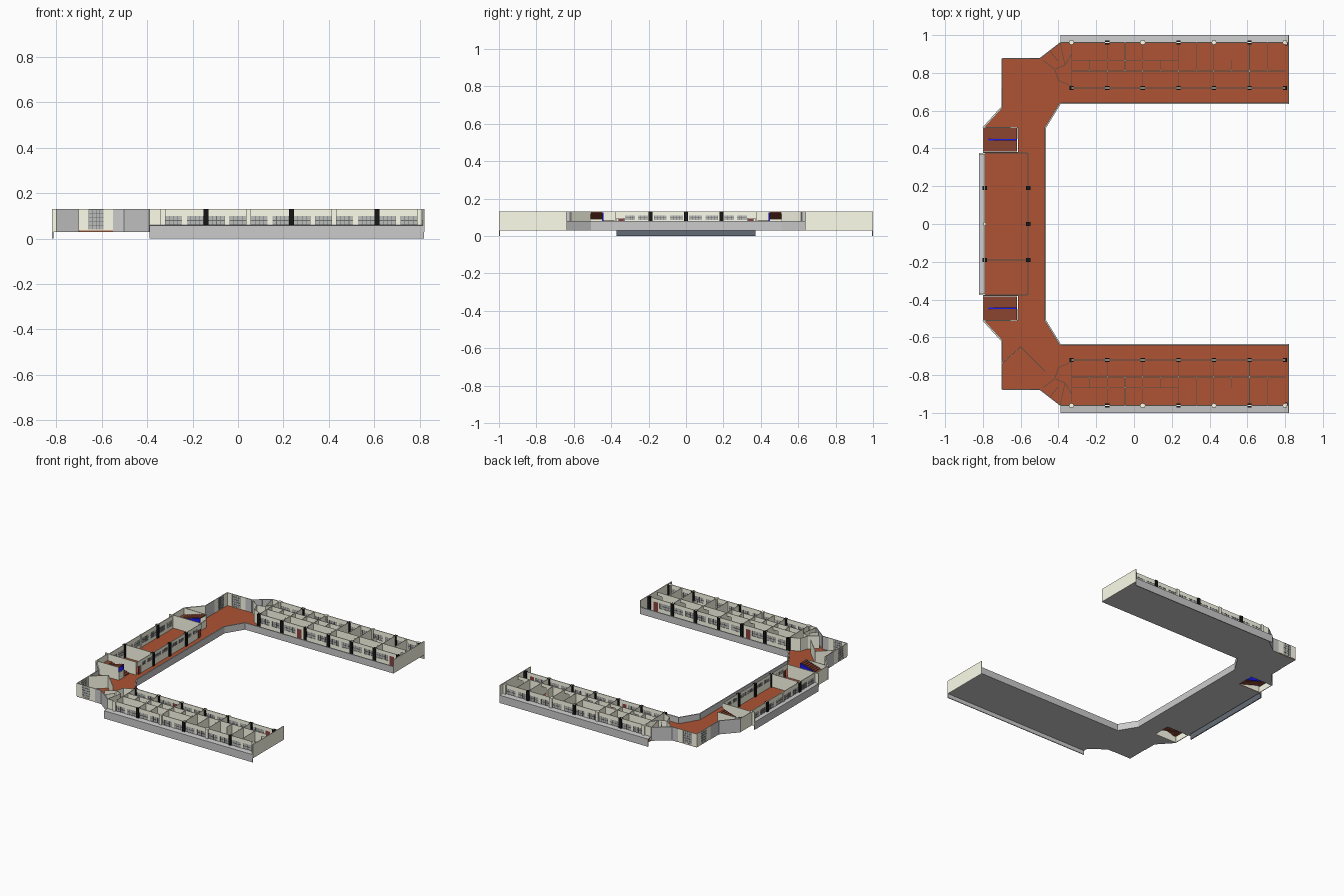
import bpy, bmesh, math
from mathutils import Matrix, Vector

if "Cube" in bpy.data.objects:
    bpy.data.objects.remove(bpy.data.objects["Cube"])

COL = {"cream": (1.0, 1.0, 0.84, 1), "brick": (0.42, 0.088, 0.033, 1), "black": (0.008, 0.008, 0.008, 1),
       "blue": (0.01, 0.01, 0.9, 1), "door": (0.26, 0.05, 0.05, 1), "glass": (0.50, 0.52, 0.50, 1),
       "brown": (0.26, 0.06, 0.03, 1), "bar": (0.16, 0.16, 0.16, 1), "pale": (0.78, 0.78, 0.80, 1),
       "slate": (0.13, 0.15, 0.18, 1)}
parts = {}
F, T = 0.035, 0.13          # floor level, wall top


def mesh_of(name, color):
    return parts.setdefault(name, (bmesh.new(), color))[0]


def seg(name, color, p, q, z0, z1, t=0.005):
    """Upright slab of thickness t from plan point p to q."""
    p, q = Vector(p), Vector(q)
    d = q - p
    m = (Matrix.Translation((*((p + q) / 2), (z0 + z1) / 2))
         @ Matrix.Rotation(math.atan2(d.y, d.x), 4, 'Z')
         @ Matrix.Diagonal((d.length, t, z1 - z0, 1)))
    bmesh.ops.create_cube(mesh_of(name, color), size=1, matrix=m)


def prism(name, color, pts, vec):
    """Polygon of 3D points swept along vec."""
    bm = mesh_of(name, color)
    f = bm.faces.new([bm.verts.new(p) for p in pts])
    r = bmesh.ops.extrude_face_region(bm, geom=[f], use_keep_orig=True)
    bmesh.ops.translate(bm, vec=vec, verts=[v for v in r["geom"] if isinstance(v, bmesh.types.BMVert)])


def column(name, color, x, y, w=0.022):
    seg(name, color, (x - w / 2, y), (x + w / 2, y), F - 0.003, T, w)


def window_wall(p, q, n, sill, head, margin=0.11, cols=4, rows=2, name="window_wall"):
    """Wall with n equal barred windows."""
    p, q = Vector(p), Vector(q)

    def at(u):
        return p.lerp(q, u)
    seg(name, "cream", p, q, F, sill)
    if head < T:
        seg(name, "cream", p, q, head, T)
    for i in range(n):
        a, b = (i + margin) / n, (i + 1 - margin) / n
        seg(name, "cream", at(i / n), at(a), sill, head)
        seg(name, "cream", at(b), at((i + 1) / n), sill, head)
        seg("window_panes", "glass", at(a), at(b), sill, head, 0.001)
        e = 0.0012 / (q - p).length
        for c in range(cols + 1):
            u = a + (b - a) * c / cols
            seg("window_bars", "bar", at(u - e), at(u + e), sill, head, 0.004)
        for r in range(rows + 1):
            z = sill + (head - sill) * r / rows
            seg("window_bars", "bar", at(a), at(b), z - 0.0012, z + 0.0012, 0.004)


# Floor slab with the stair notches, and its brick coloured finish
half = [(0.82, 0.995), (-0.39, 0.995), (-0.39, 0.96), (-0.50, 0.875), (-0.70, 0.875), (-0.70, 0.62),
        (-0.80, 0.51), (-0.615, 0.51), (-0.615, 0.38), (-0.80, 0.38)]
inner = [(0.82, 0.64), (-0.39, 0.64), (-0.47, 0.51)]
flip = lambda pts: [(x, -y) for x, y in reversed(pts)]
outline = half + flip(half) + [(x, -y) for x, y in inner] + inner[::-1]
prism("floor_slab", None, [(x, y, 0.03) for x, y in outline], (0, 0, 0.002))
prism("floor_finish", "brick", [(x, y, 0.032) for x, y in outline], (0, 0, F - 0.032))

# Parapet along the courtyard edge
edge = inner + flip(inner)
for a, b in zip(edge, edge[1:]):
    seg("courtyard_parapet", None, a, b, 0.03, 0.08, 0.008)

X0, BAY = -0.33, 0.1883
for s in (1, -1):
    P = lambda x, y: (x, y * s)

    # Outer fascia with sloping ledge, closed wing end
    prism("wing_fascia", None, [(-0.39, s * y, z) for y, z in
          ((1.0, 0), (1.0, 0.057), (0.962, 0.06), (0.962, 0.055), (0.994, 0.051), (0.994, 0))], (1.21, 0, 0))
    seg("wing_end_wall", "cream", P(0.818, 0.638), P(0.818, 1.0), 0.03, T)
    seg("window_wall", "cream", P(-0.39, 0.96), P(X0, 0.96), F, T)

    # Bays: window walls, columns, doors, room partitions
    for i in range(7):
        x = X0 + BAY * i
        column("black_columns" if i % 2 else "cream_columns", "black" if i % 2 else "cream", x, s * 0.96)
        column("black_columns", "black", x, s * 0.72)
        if i == 6:
            column("black_columns", "black", 0.806, s * 0.952, 0.012)
            continue
        x2 = x + BAY
        window_wall(P(x, 0.96), P(x2, 0.96), 2, 0.06, 0.10)
        if i in (1, 5):
            # Bay with a door
            window_wall(P(x, 0.72), P(x + 0.12, 0.72), 1, 0.065, 0.105)
            seg("doors", "door", P(x + 0.12, 0.72), P(x + 0.155, 0.72), F, 0.105, 0.004)
            seg("window_wall", "cream", P(x + 0.12, 0.72), P(x + 0.155, 0.72), 0.105, T)
            seg("window_wall", "cream", P(x + 0.155, 0.72), P(x2, 0.72), F, T)
        else:
            window_wall(P(x, 0.72), P(x2, 0.72), 2, 0.065, 0.105)
        # Cross walls and spine wall
        seg("room_partitions", "cream", P(x, 0.72), P(x, 0.96), F, T, 0.003)
        xm = x + BAY / 2
        seg("room_partitions", "cream", P(xm, 0.81), P(xm, 0.96) if i % 2 else P(xm, 0.868), F, T, 0.003)
        seg("room_partitions", "cream", P(x, 0.81), P(x2 - 0.04, 0.81), F, T, 0.003)
        seg("room_partitions", "cream", P(x2 - 0.04, 0.81), P(x2, 0.81), 0.105, T, 0.003)
        if i < 3:
            seg("room_partitions", "cream", P(x, 0.868), P(x2, 0.868), F, T, 0.003)

    # Corner block: plain pale walls and tall windows
    for a, b in (((-0.39, 0.96), (-0.50, 0.875)), ((-0.50, 0.875), (-0.55, 0.875)),
                 ((-0.70, 0.72), (-0.70, 0.62))):
        seg("corner_walls", "pale", P(*a), P(*b), 0.03, T)
    seg("stair_side_walls", None, P(-0.70, 0.62), P(-0.80, 0.51), 0.03, T)
    seg("stair_side_lining", "cream", P(-0.697, 0.617), P(-0.797, 0.507), F, T, 0.004)
    window_wall(P(-0.55, 0.875), P(-0.70, 0.875), 1, 0.04, 0.128, 0.28, 4, 5, "corner_window_wall")
    window_wall(P(-0.70, 0.875), P(-0.70, 0.72), 1, 0.04, 0.128, 0.28, 4, 5, "corner_window_wall")

    # Angled washroom partitions
    for path in ([(-0.33, 0.73), (-0.40, 0.76), (-0.42, 0.82), (-0.48, 0.865)],
                 [(-0.42, 0.82), (-0.365, 0.84), (-0.33, 0.90)],
                 [(-0.365, 0.84), (-0.39, 0.955)], [(-0.40, 0.86), (-0.44, 0.91)]):
        for a, b in zip(path, path[1:]):
            seg("washroom_partitions", "cream", P(*a), P(*b), F, T, 0.003)

    # Stairwell walls
    seg("stair_walls", "cream", P(-0.798, 0.51), P(-0.798, 0.375), 0.03, T)
    seg("stair_walls", "cream", P(-0.80, 0.51), P(-0.615, 0.51), 0.03, T)
    seg("stair_walls", "cream", P(-0.615, 0.45), P(-0.615, 0.51), 0.03, 0.09)

    # Two flights with a half landing, and a blue panel between them
    N, xa, xb = 9, -0.62, -0.77
    for y0, za, zb, xs, xe in ((0.383, F, 0.083, xa, xb), (0.45, 0.083, 0.128, xb, xa)):
        dx, dz = (xe - xs) / N, (zb - za) / N
        pts = []
        for k in range(N):
            pts += [(xs + dx * k, za + dz * k), (xs + dx * k, za + dz * (k + 1))]
        pts += [(xe, zb), (xe, zb - 0.008), (xs, za - 0.004)]
        prism("stair_flights", "brown", [(x, s * y0, z) for x, z in pts], (0, s * 0.059, 0))
    prism("stair_panels", "blue", [(xb, s * 0.442, 0.078), (xa, s * 0.442, 0.126), (xa, s * 0.442, F)],
          (0, s * 0.008, 0))
    seg("stair_landings", "brown", P(-0.783, 0.383), P(-0.783, 0.507), 0.075, 0.083, 0.027)
    parts["stair_landings"][0].verts.ensure_lookup_table()

    # West room: end walls, columns, doors, windows, fascia end posts
    seg("hall_walls", "cream", P(-0.80, 0.375), P(-0.565, 0.375), F, T)
    seg("fascia_posts", "cream", P(-0.82, 0.372), P(-0.79, 0.372), 0.03, T, 0.008)
    column("black_columns", "black", -0.79, s * 0.19)
    column("black_columns", "black", -0.56, s * 0.19)
    window_wall(P(-0.56, 0.01), P(-0.56, 0.18), 2, 0.085, 0.11)
    window_wall(P(-0.56, 0.20), P(-0.56, 0.33), 2, 0.085, 0.11)
    seg("doors", "door", P(-0.56, 0.335), P(-0.56, 0.36), F, 0.095, 0.004)
    seg("hall_walls", "cream", P(-0.56, 0.33), P(-0.56, 0.375), 0.095, T)
    window_wall(P(-0.79, 0.0), P(-0.79, 0.19), 2, 0.06, 0.10)
    window_wall(P(-0.79, 0.19), P(-0.79, 0.37), 2, 0.06, 0.10)

column("black_columns", "black", -0.56, 0)
column("cream_columns", "cream", -0.79, 0, 0.014)
seg("hall_walls", "cream", (-0.79, -0.19), (-0.56, -0.19), F, T, 0.004)
prism("west_fascia", None, [(x, -0.372, z) for x, z in ((-0.82, 0), (-0.82, 0.057), (-0.79, 0.06),
      (-0.79, 0.055), (-0.815, 0.051), (-0.815, 0))], (0, 0.744, 0))
seg("west_fascia_lining", "slate", (-0.814, -0.372), (-0.814, 0.372), 0, 0.05, 0.002)

# Extra angled partitions in the front corner
for a, b in (((-0.60, -0.65), (-0.47, -0.78)), ((-0.60, -0.65), (-0.70, -0.74))):
    seg("front_corner_partitions", "cream", a, b, F, T, 0.004)

# Turn the collected parts into objects
mats = {}
for key, c in COL.items():
    mats[key] = bpy.data.materials.new(key)
    mats[key].diffuse_color = c
for name, (bm, color) in parts.items():
    bmesh.ops.recalc_face_normals(bm, faces=bm.faces)
    me = bpy.data.meshes.new(name)
    bm.to_mesh(me)
    bm.free()
    if color:
        me.materials.append(mats[color])
    bpy.context.collection.objects.link(bpy.data.objects.new(name, me))

for m in bpy.data.materials:
    if m.users and not m.is_grease_pencil:
        m.use_nodes = True
        m.node_tree.nodes["Principled BSDF"].inputs["Base Color"].default_value = m.diffuse_color
